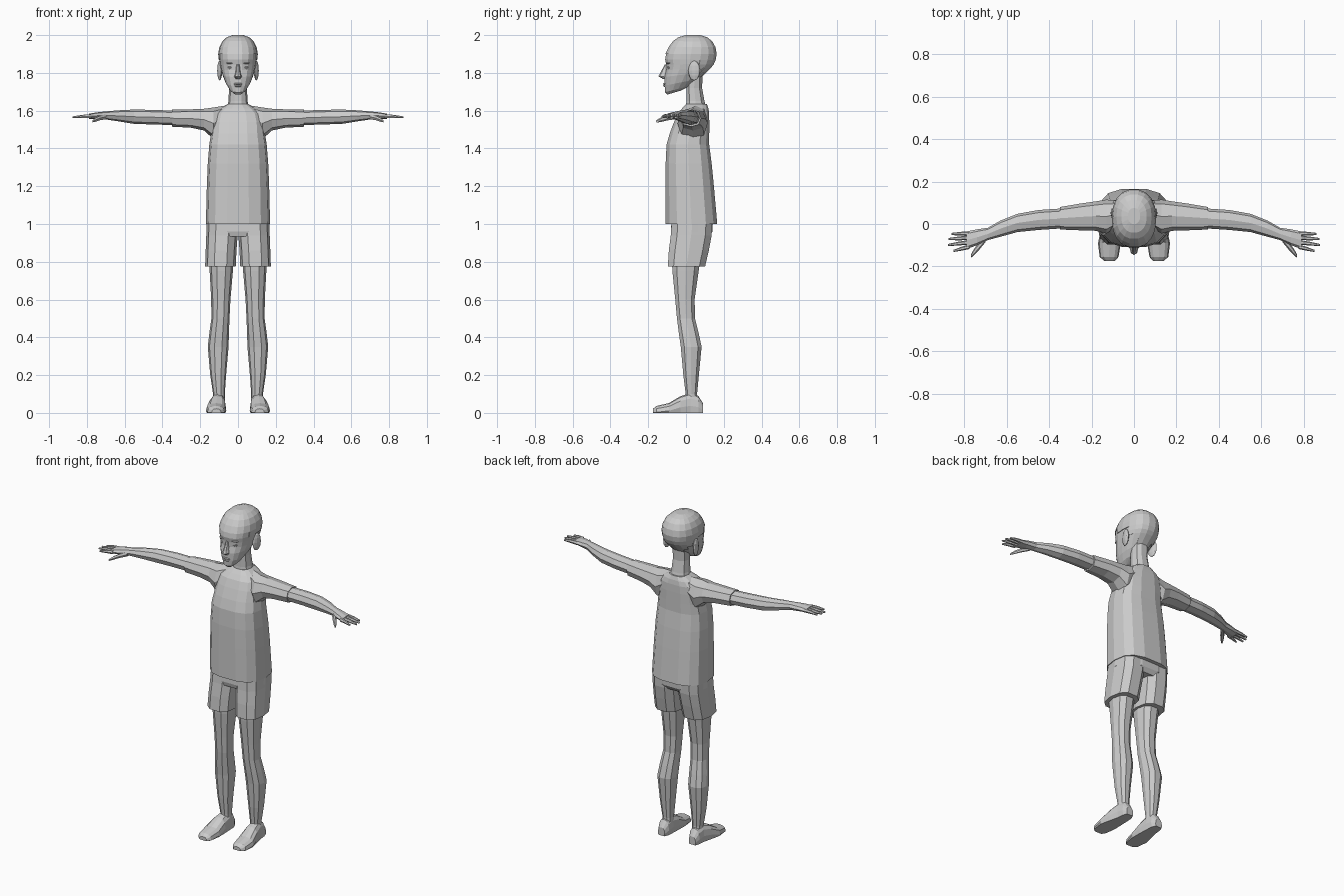
import bpy, bmesh, math
from mathutils import Vector, Matrix


def finish(name, bm, mirror=False):
    bmesh.ops.recalc_face_normals(bm, faces=bm.faces)
    me = bpy.data.meshes.new(name)
    bm.to_mesh(me)
    bm.free()
    ob = bpy.data.objects.new(name, me)
    bpy.context.collection.objects.link(ob)
    if mirror:
        mod = ob.modifiers.new("Mirror", 'MIRROR')
        mod.use_mirror_merge = False
    return ob


def loft(name, axis, rings, n=12, p=2.3, mirror=False, warp=None):
    """Skin superellipse rings: (position on axis, a0, a1, b0, b1) bounds."""
    bm = bmesh.new()
    loops = []
    for pos, a0, a1, b0, b1 in rings:
        loop = []
        for i in range(n):
            t = 2 * math.pi * i / n
            c, s = math.cos(t), math.sin(t)
            a = (a0 + a1) / 2 + (a1 - a0) / 2 * math.copysign(abs(c) ** (2 / p), c)
            b = (b0 + b1) / 2 + (b1 - b0) / 2 * math.copysign(abs(s) ** (2 / p), s)
            co = Vector({'X': (pos, a, b), 'Y': (a, pos, b), 'Z': (a, b, pos)}[axis])
            loop.append(bm.verts.new(warp(co) if warp else co))
        loops.append(loop)
    for l0, l1 in zip(loops, loops[1:]):
        for i in range(n):
            j = (i + 1) % n
            bm.faces.new((l0[i], l0[j], l1[j], l1[i]))
    bm.faces.new(loops[0])
    bm.faces.new(loops[-1])
    return finish(name, bm, mirror)


def centred(rows):
    """(z, half width, back/front bounds) to full ring bounds."""
    return [(z, -w, w, y0, y1) for z, w, y0, y1 in rows]


def blob(name, loc, size, mirror=False, tilt=0):
    bm = bmesh.new()
    bmesh.ops.create_uvsphere(bm, u_segments=10, v_segments=6, radius=1)
    m = Matrix.Translation(loc) @ Matrix.Rotation(tilt, 4, 'Z') @ Matrix.Diagonal((*size, 1))
    bmesh.ops.transform(bm, matrix=m, verts=bm.verts)
    return finish(name, bm, mirror)


# Shirt body and sleeves
loft("shirt", 'Z', centred([
    (1.0, .17, -.11, .168), (1.2, .165, -.11, .15), (1.32, .16, -.11, .138),
    (1.42, .152, -.105, .125), (1.48, .143, -.088, .125), (1.54, .138, -.065, .125),
    (1.585, .125, -.045, .124), (1.612, .095, -.022, .12), (1.635, .055, 0, .112)]),
    n=14, p=2.8)
loft("sleeve", 'X', [
    (.06, 0, .11, 1.52, 1.628), (.13, -.045, .115, 1.45, 1.617), (.18, -.032, .107, 1.495, 1.61),
    (.25, -.03, .097, 1.51, 1.607), (.35, -.026, .08, 1.515, 1.605)], n=8, p=2.4, mirror=True)

# Shorts
loft("shorts_hips", 'Z', centred([
    (.935, .13, -.075, .125), (.96, .168, -.082, .142), (1.03, .165, -.078, .145)]), n=14, p=2.8)
loft("shorts_leg", 'Z', [
    (.775, .012, .174, -.1, .105), (.86, .008, .171, -.095, .125),
    (.94, .002, .168, -.085, .14), (1.02, .0, .165, -.08, .144)], n=10, p=2.6, mirror=True)

# Legs and shoes
loft("leg", 'Z', [
    (.85, .025, .155, -.08, .085), (.75, .027, .15, -.075, .07), (.6, .04, .142, -.059, .048),
    (.5, .045, .141, -.05, .05), (.42, .048, .152, -.04, .07), (.35, .05, .16, -.03, .085),
    (.2, .063, .147, -.016, .07), (.1, .07, .132, -.003, .06), (.04, .07, .132, -.003, .065)],
    n=10, mirror=True)
loft("shoe", 'Y', [
    (-.175, .09, .14, -.02, .022), (-.155, .073, .162, -.03, .037), (-.09, .062, .17, -.03, .052),
    (-.03, .064, .156, -.03, .088), (.025, .067, .142, -.03, .105), (.065, .07, .138, -.03, .09),
    (.09, .082, .128, -.02, .05)], n=12, p=2.5, mirror=True,
    warp=lambda c: Vector((c.x, c.y, max(c.z, 0))))

# Arms, palms and fingers
loft("arm", 'X', [
    (.33, -.02, .074, 1.523, 1.6), (.45, -.028, .066, 1.527, 1.604), (.55, -.038, .048, 1.53, 1.606),
    (.63, -.06, .016, 1.543, 1.602), (.69, -.076, -.018, 1.552, 1.597),
    (.74, -.1, -.025, 1.555, 1.592), (.79, -.118, -.035, 1.557, 1.584)], n=8, mirror=True)
fingers = {"little": (-.045, .861, -.047), "ring": (-.065, .876, -.071),
           "middle": (-.086, .877, -.099), "index": (-.107, .852, -.127)}
for label, (y, tip_x, tip_y) in fingers.items():
    mid_x, mid_y = (.78 + tip_x) / 2, (y + tip_y) / 2
    loft(label + "_finger", 'X', [
        (.775, y - .011, y + .011, 1.559, 1.583), (mid_x, mid_y - .009, mid_y + .009, 1.56, 1.579),
        (tip_x, tip_y - .005, tip_y + .005, 1.56, 1.57)], n=6, p=2, mirror=True)
loft("thumb", 'X', [
    (.70, -.085, -.05, 1.552, 1.583), (.733, -.125, -.088, 1.547, 1.573),
    (.755, -.148, -.118, 1.54, 1.562), (.77, -.16, -.145, 1.537, 1.55)], n=6, p=2, mirror=True)

# Neck and head, with the jaw line sloping up toward the ears
loft("neck", 'Z', centred([
    (1.6, .062, -.005, .115), (1.65, .051, 0, .1), (1.72, .047, .0, .087), (1.8, .05, 0, .09)]), n=10)


def jaw(c):
    fade = max(0, (1.85 - c.z) / .17)
    return Vector((c.x, c.y, c.z + .3 * (c.y + .1) * fade))


head = loft("head", 'Z', centred([
    (1.685, .024, -.1, -.03), (1.7, .045, -.112, .03), (1.735, .067, -.114, .07),
    (1.78, .083, -.114, .105), (1.815, .091, -.106, .13), (1.845, .096, -.107, .145),
    (1.87, .099, -.112, .155), (1.9, .101, -.107, .16), (1.935, .095, -.09, .154),
    (1.965, .08, -.068, .137), (1.985, .058, -.04, .112), (1.996, .028, 0, .075)]),
    n=18, warp=jaw)

# Close-cropped hair: the upper and rear faces of the head, slightly inflated
bm = bmesh.new()
bm.from_mesh(head.data)
bm.normal_update()
for v, nrm in [(v, v.normal.copy()) for v in bm.verts]:
    v.co += nrm * .004
bald = []
for f in bm.faces:
    c = f.calc_center_median()
    if not (c.z > 1.915 or (c.y > -.045 and c.z > 1.865) or (c.y > .075 and c.z > 1.77)):
        bald.append(f)
bmesh.ops.delete(bm, geom=bald, context='FACES')
hair = finish("hair", bm)
hair.modifiers.new("Thickness", 'SOLIDIFY').thickness = .006

# Face details and ears
loft("nose", 'Z', centred([
    (1.768, .014, -.122, -.09), (1.782, .02, -.146, -.09), (1.797, .014, -.138, -.09),
    (1.845, .008, -.112, -.09)]), n=8, p=2)
blob("eye", (.04, -.087, 1.828), (.017, .013, .009), mirror=True)
blob("eyebrow", (.042, -.092, 1.852), (.023, .012, .005), mirror=True, tilt=.25)
blob("upper_lip", (0, -.109, 1.742), (.024, .013, .006))
blob("lower_lip", (0, -.108, 1.731), (.02, .013, .007))
blob("ear", (.097, .043, 1.812), (.012, .032, .053), mirror=True, tilt=-.2)
